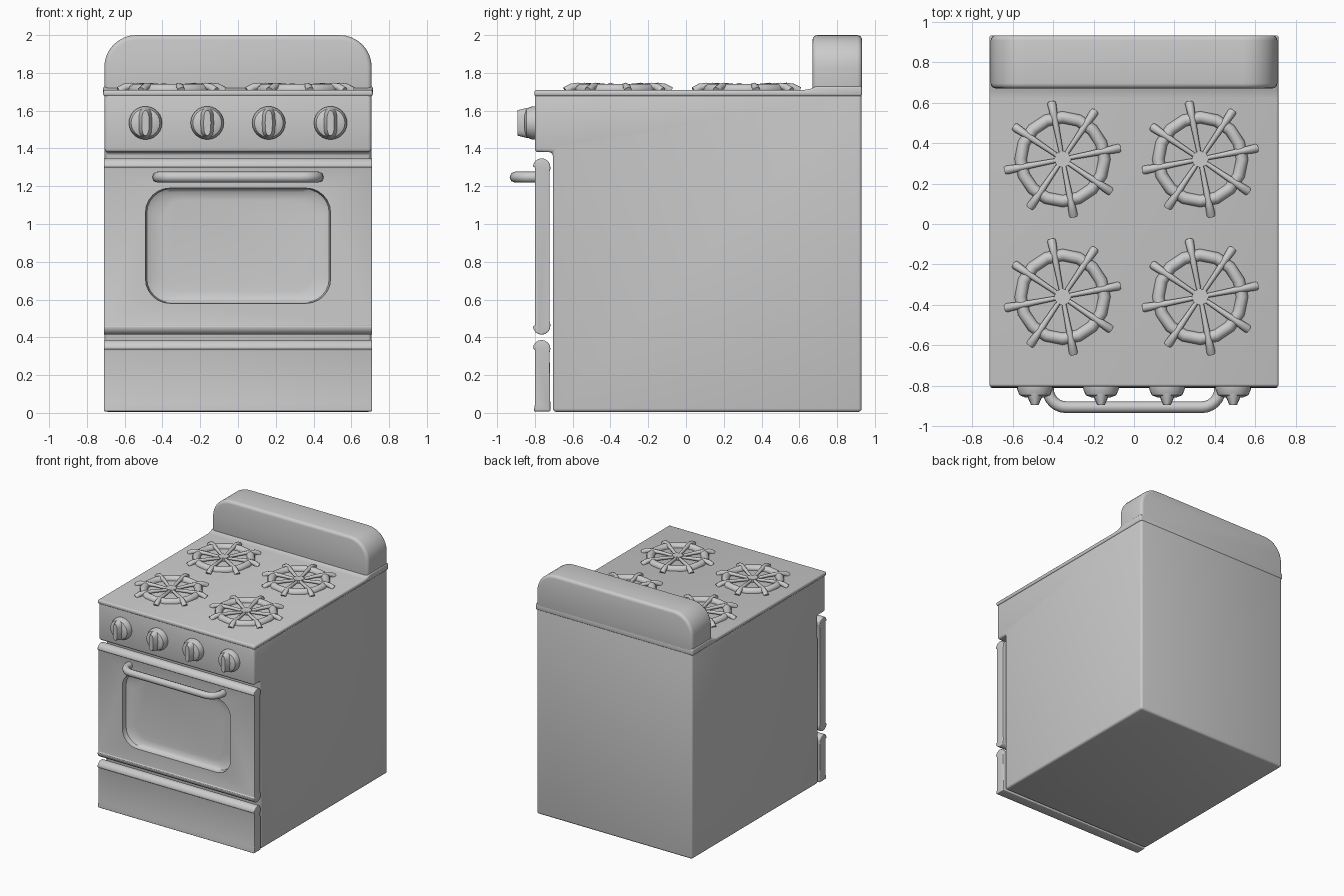
import bpy, bmesh, math
from mathutils import Vector

if "Cube" in bpy.data.objects:
    bpy.data.objects.remove(bpy.data.objects["Cube"])


def finish(bm, name, angle=40):
    bmesh.ops.recalc_face_normals(bm, faces=bm.faces)
    me = bpy.data.meshes.new(name)
    bm.to_mesh(me)
    bm.free()
    ob = bpy.data.objects.new(name, me)
    bpy.context.collection.objects.link(ob)
    smooth(ob, angle)
    return ob


def smooth(ob, angle=40):
    bpy.ops.object.select_all(action='DESELECT')
    ob.select_set(True)
    bpy.context.view_layer.objects.active = ob
    bpy.ops.object.shade_smooth_by_angle(angle=math.radians(angle))


def loft(name, loops, bevel=0.0, segs=3):
    """Skin matching closed loops, cap both ends, round the hard edges."""
    bm = bmesh.new()
    rows = [[bm.verts.new(p) for p in loop] for loop in loops]
    n = len(rows[0])
    for a, b in zip(rows, rows[1:]):
        for i in range(n):
            j = (i + 1) % n
            bm.faces.new((a[i], a[j], b[j], b[i]))
    bm.faces.new(rows[0])
    bm.faces.new(rows[-1])
    bmesh.ops.recalc_face_normals(bm, faces=bm.faces)
    if bevel:
        hard = [e for e in bm.edges if e.calc_face_angle(0) > math.radians(60)]
        bmesh.ops.bevel(bm, geom=hard, offset=bevel, offset_type='OFFSET', segments=segs,
                        profile=0.5, affect='EDGES', clamp_overlap=True)
    return finish(bm, name)


def extrude_x(name, profile, half, bevel):
    return loft(name, [[(x, y, z) for y, z in profile] for x in (-half, half)], bevel)


def arc(cx, cy, r, a0, a1, n=8):
    return [(cx + r * math.cos(math.radians(a0 + (a1 - a0) * i / n)),
             cy + r * math.sin(math.radians(a0 + (a1 - a0) * i / n))) for i in range(n + 1)]


def rounded_rect(hw, hh, r, cz):
    pts = []
    for sx, sz, a in ((1, 1, 0), (-1, 1, 90), (-1, -1, 180), (1, -1, 270)):
        pts += arc(sx * (hw - r), cz + sz * (hh - r), r, a, a + 90, 6)
    return pts


def tube(name, paths, depth, cyclic=False):
    """Round tubes along paths of (x, y, z, radius factor), as a mesh."""
    cu = bpy.data.curves.new(name, 'CURVE')
    cu.dimensions = '3D'
    cu.bevel_depth = depth
    cu.bevel_resolution = 2
    cu.use_fill_caps = True
    for path in paths:
        sp = cu.splines.new('POLY')
        sp.points.add(len(path) - 1)
        for p, q in zip(sp.points, path):
            p.co = (q[0], q[1], q[2], 1)
            p.radius = q[3]
    ob = bpy.data.objects.new(name, cu)
    bpy.context.collection.objects.link(ob)
    bpy.ops.object.select_all(action='DESELECT')
    ob.select_set(True)
    bpy.context.view_layer.objects.active = ob
    bpy.ops.object.convert(target='MESH')
    smooth(bpy.context.object, 50)


# Body with overhanging control panel, and cooktop slab
extrude_x("body", [(0.93, 0.005), (-0.705, 0.005), (-0.705, 1.38), (-0.80, 1.38),
                   (-0.80, 1.695), (0.93, 1.695)], 0.706, 0.018)
extrude_x("cooktop", [(0.932, 1.676), (-0.803, 1.676), (-0.803, 1.709), (0.62, 1.709),
                      (0.66, 1.716), (0.69, 1.73), (0.932, 1.73)], 0.714, 0.012)

# Backsplash with rounded upper corners
outline = ([(-0.708, 1.69), (0.708, 1.69)] + arc(0.538, 1.83, 0.17, 0, 90)
           + arc(-0.538, 1.83, 0.17, 90, 180))
loft("backsplash", [[(x, y, z) for x, z in outline] for y in (0.67, 0.932)], 0.025, 4)

# Oven door: thick rounded rims above and below a thinner panel
door_profile = (arc(-0.764, 1.302, 0.046, 180, 0) + [(-0.718, 1.29), (-0.722, 1.28)]
                + [(-0.722, 0.48), (-0.718, 0.47)] + arc(-0.764, 0.46, 0.046, 0, -180)
                + [(-0.799, 0.462), (-0.799, 1.30)])
door = extrude_x("oven_door", door_profile, 0.71, 0.008)

# Dished window recess cut into the door
levels = ((-0.86, 1.0, 0), (-0.79, 1.0, 0), (-0.76, 0.985, 0), (-0.745, 0.93, 0), (-0.738, 0.8, 0))
cutter = loft("window_cutter", [[(x * s, y, 0.885 + (z - 0.885) * s)
                                 for x, z in rounded_rect(0.49, 0.305, 0.13, 0.885)]
                                for y, s, _ in levels])
cutter.hide_render = True
mod = door.modifiers.new("window", 'BOOLEAN')
mod.operation = 'DIFFERENCE'
mod.solver = 'EXACT'
mod.object = cutter
bpy.context.view_layer.objects.active = door
bpy.ops.object.modifier_apply(modifier=mod.name)
bpy.data.objects.remove(cutter)
smooth(door, 40)

# Storage drawer
extrude_x("drawer", arc(-0.764, 0.34, 0.046, 180, 0)
          + [(-0.722, 0.32), (-0.718, 0.008), (-0.806, 0.008), (-0.799, 0.05), (-0.799, 0.335)],
          0.71, 0.008)

# Door handle
right = ([(0.425, -0.785)] + [(x, y) for x, y in arc(0.335, -0.815, 0.09, 0, -90, 6)])
path = right + [(-x, y) for x, y in reversed(right)]
tube("door_handle", [[(x, y, 1.248, 1) for x, y in path]], 0.029)

# Control knobs: tapered disc and vertical grip
for i, kx in enumerate((-0.49, -0.163, 0.163, 0.49)):
    disc = []
    for y, r in ((-0.79, 0.088), (-0.815, 0.088), (-0.845, 0.076), (-0.856, 0.05)):
        disc.append([(kx + px, y, 1.535 + pz) for px, pz in arc(0, 0, r, 0, 345, 23)])
    loft(f"knob_{i + 1}", disc)
    grip = []
    for y, w, h in ((-0.80, 0.05, 0.086), (-0.85, 0.038, 0.078), (-0.893, 0.019, 0.067)):
        grip.append([(kx + w * math.cos(t * math.tau / 16), y,
                      1.535 + math.copysign(abs(math.sin(t * math.tau / 16)) ** 0.6,
                                            math.sin(t * math.tau / 16)) * h) for t in range(16)])
    loft(f"knob_grip_{i + 1}", grip)

# Burners: ring, hub and eight tapered grate arms
n = 0
for bx in (-0.353, 0.327):
    for by in (-0.36, 0.32):
        n += 1
        bpy.ops.mesh.primitive_torus_add(location=(bx, by, 1.712), major_radius=0.207,
                                         minor_radius=0.03, major_segments=16, minor_segments=10)
        ring = bpy.context.object
        ring.name = f"burner_ring_{n}"
        smooth(ring, 50)
        bpy.ops.mesh.primitive_cylinder_add(vertices=8, radius=0.042, depth=0.035,
                                            location=(bx, by, 1.717))
        bpy.context.object.name = f"burner_hub_{n}"
        arms = []
        for k in range(8):
            a = math.radians(11 + 45 * k)
            arms.append([(bx + r * math.cos(a), by + r * math.sin(a), z, w) for r, z, w in
                         ((0.03, 1.722, 0.55), (0.13, 1.729, 0.68), (0.215, 1.731, 0.85),
                          (0.25, 1.724, 1.0), (0.283, 1.705, 1.1))])
        tube(f"burner_grate_{n}", arms, 0.02)
